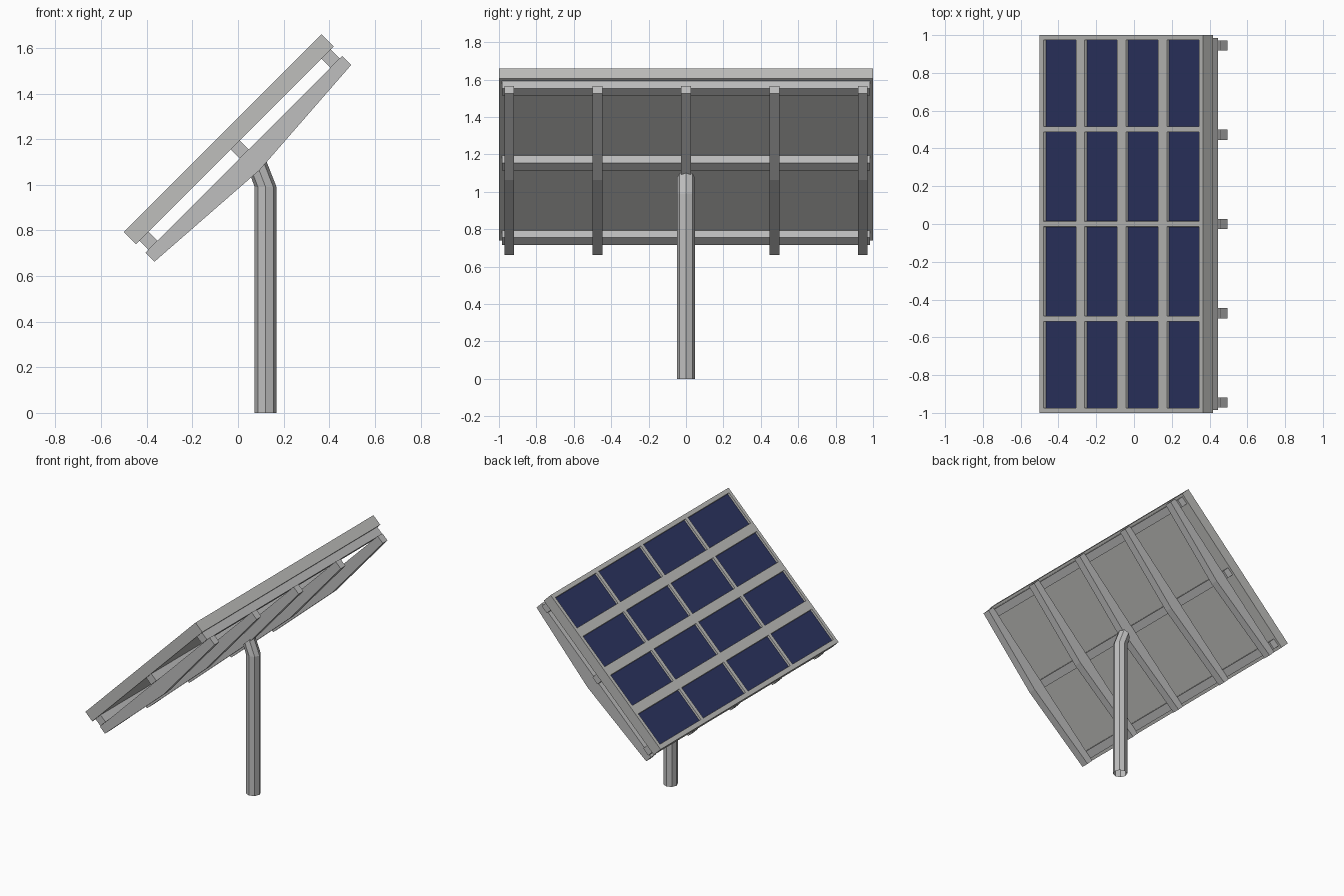
import bpy, bmesh, math
from mathutils import Matrix, Vector

if "Cube" in bpy.data.objects:
    bpy.data.objects.remove(bpy.data.objects["Cube"])


def material(name, col):
    m = bpy.data.materials.new(name)
    m.diffuse_color = (*col, 1)
    m.use_nodes = True
    m.node_tree.nodes["Principled BSDF"].inputs["Base Color"].default_value = m.diffuse_color
    return m


steel = material("grey_steel", (0.52, 0.52, 0.52))
frame_mat = material("frame_grey", (0.52, 0.52, 0.505))
navy = material("navy_cell", (0.025, 0.034, 0.12))

# Tilted frame: x runs up the slope, z is the panel normal, origin mid panel top
TILT = Matrix.Translation((-0.0675, 0, 1.226)) @ Matrix.Rotation(math.radians(-45), 4, 'Y')


def finish(name, bm, mats, matrix=Matrix()):
    me = bpy.data.meshes.new(name)
    bm.normal_update()
    bm.to_mesh(me)
    bm.free()
    for m in mats:
        me.materials.append(m)
    ob = bpy.data.objects.new(name, me)
    ob.matrix_world = matrix
    bpy.context.collection.objects.link(ob)
    return ob


def prism(name, profile, y0, y1):
    """Extrude a slope-plane (u, w) profile along y."""
    bm = bmesh.new()
    f = bm.faces.new([bm.verts.new((u, y0, w)) for u, w in profile])
    r = bmesh.ops.extrude_face_region(bm, geom=[f])
    vs = [e for e in r['geom'] if isinstance(e, bmesh.types.BMVert)]
    bmesh.ops.translate(bm, vec=(0, y1 - y0, 0), verts=vs)
    bmesh.ops.recalc_face_normals(bm, faces=bm.faces)
    return finish(name, bm, [steel], TILT)


# Panel: gridded top face with recessed cells, extruded down to a slab
L, T = 0.6125, 0.076
us = [-L]
for i in range(4):
    c = -0.460 + i * 0.3075
    us += [c - 0.121, c + 0.121]
us.append(L)
ys = [-1, -0.975, -0.515, -0.488, -0.013, 0.013, 0.488, 0.515, 0.975, 1]
ys = [-1, -0.975, -0.515, -0.488, -0.014, 0.014, 0.488, 0.515, 0.975, 1]
bm = bmesh.new()
grid = [[bm.verts.new((u, y, 0)) for y in ys] for u in us]
cells = []
for i in range(len(us) - 1):
    for j in range(len(ys) - 1):
        f = bm.faces.new((grid[i][j], grid[i + 1][j], grid[i + 1][j + 1], grid[i][j + 1]))
        if i % 2 and j % 2:
            cells.append(f)
rim = [e for e in bm.edges if e.is_boundary]
r = bmesh.ops.extrude_edge_only(bm, edges=rim)
low = [g for g in r['geom'] if isinstance(g, bmesh.types.BMVert)]
bmesh.ops.translate(bm, vec=(0, 0, -T), verts=low)
bmesh.ops.contextual_create(bm, geom=[e for e in bm.edges if e.is_boundary])
bmesh.ops.recalc_face_normals(bm, faces=bm.faces)
bmesh.ops.inset_individual(bm, faces=cells, thickness=0.003, depth=-0.014)
for f in cells:
    f.material_index = 1
finish("solar_panel", bm, [frame_mat, navy], TILT)

# Three rails along the width
TOP = -0.131
for k, u in enumerate((-0.563, 0.002, 0.566)):
    h = 0.028
    prism(f"rail_{k + 1}", [(u - h, TOP), (u + h, TOP), (u + h, -T), (u - h, -T)], -0.985, 0.985)

# Five tapered support beams
for k in range(5):
    y = (k - 2) * 0.4725
    prism(f"support_beam_{k + 1}",
          [(-0.61, TOP), (-0.61, -0.187), (0, -0.229), (0.61, -0.187), (0.61, TOP)],
          y - 0.0265, y + 0.0265)

# Eight-sided open post with a bent top: (centre x, z, ring tilt)
bm = bmesh.new()
R = 0.048
rings = []
for cx, cz, tilt in ((0.121, 0, 0), (0.121, 0.99, 0), (0.088, 1.076, 45)):
    rot = Matrix.Rotation(math.radians(-tilt), 4, 'Y')
    rings.append([bm.verts.new(Vector((cx, 0, cz)) + rot @ Vector(
        (R * math.cos(a * math.pi / 4), R * math.sin(a * math.pi / 4), 0))) for a in range(8)])
for a, b in zip(rings, rings[1:]):
    for i in range(8):
        j = (i + 1) % 8
        bm.faces.new((a[i], a[j], b[j], b[i]))
finish("post", bm, [steel])
